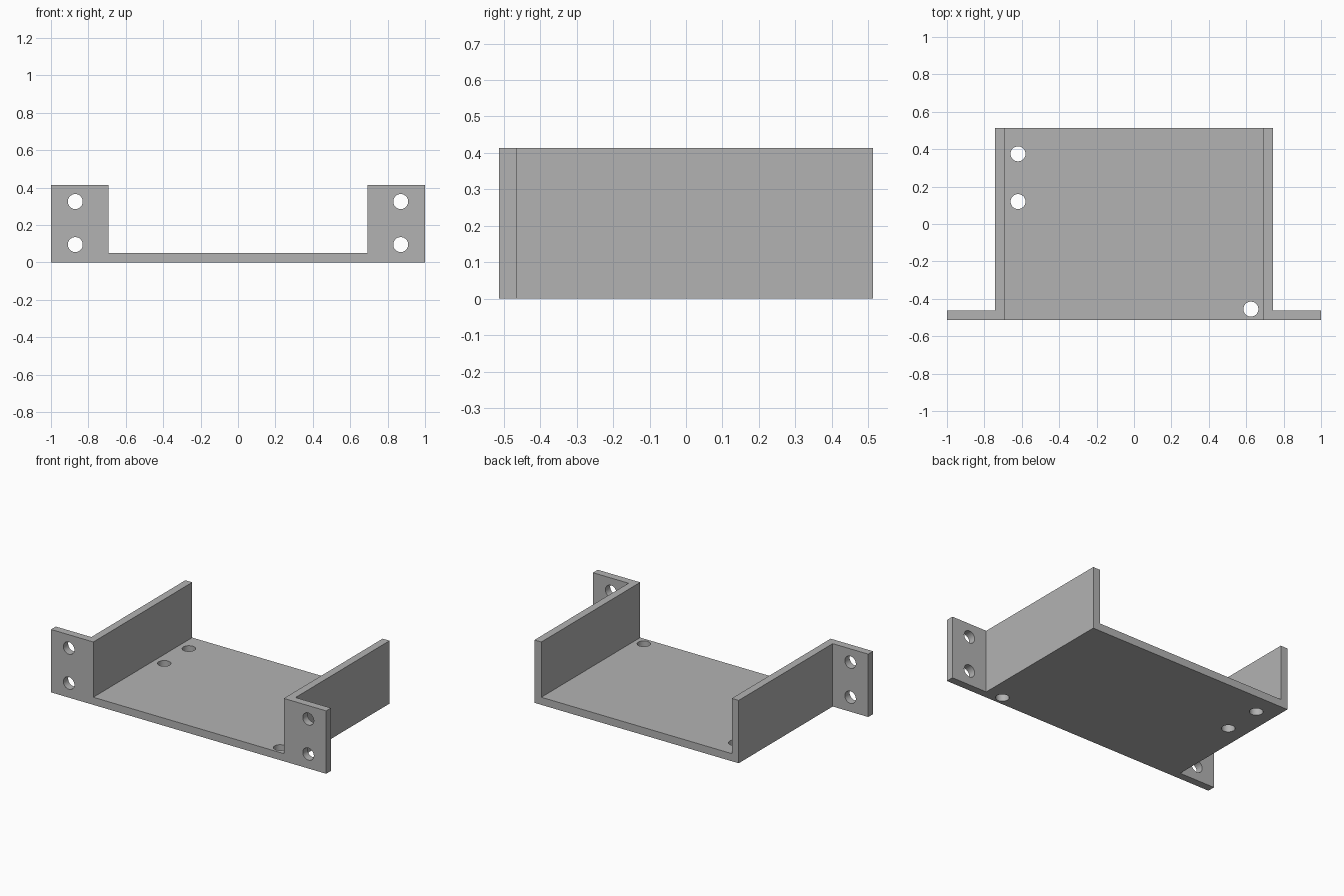
import bpy
import bmesh
from mathutils import Matrix, Vector

cube = bpy.data.objects.get("Cube")
if cube:
    bpy.data.objects.remove(cube, do_unlink=True)

HEIGHT, HALF_DEPTH, THICK = 0.413, 0.513, 0.05
WALL_OUT = 0.742
WALL_IN = WALL_OUT - THICK
HOLE_RADIUS = 0.04

grey = bpy.data.materials.new("plain grey")
grey.use_nodes = True
colour = (0.45, 0.45, 0.45, 1)
grey.diffuse_color = colour
grey.node_tree.nodes["Principled BSDF"].inputs["Base Color"].default_value = colour


def make_object(name, bm):
    bmesh.ops.recalc_face_normals(bm, faces=bm.faces)
    mesh = bpy.data.meshes.new(name)
    bm.to_mesh(mesh)
    bm.free()
    mesh.materials.append(grey)
    obj = bpy.data.objects.new(name, mesh)
    bpy.context.collection.objects.link(obj)
    return obj


def box(name, low, high):
    low, high = Vector(low), Vector(high)
    bm = bmesh.new()
    bmesh.ops.create_cube(bm, size=1)
    bmesh.ops.scale(bm, vec=high - low, verts=bm.verts)
    bmesh.ops.translate(bm, vec=(low + high) / 2, verts=bm.verts)
    return make_object(name, bm)


def drill(name, centre, axis):
    bm = bmesh.new()
    turn = Vector((0, 0, 1)).rotation_difference(Vector(axis)).to_matrix().to_4x4()
    bmesh.ops.create_cone(bm, cap_ends=True, segments=48, radius1=HOLE_RADIUS,
                          radius2=HOLE_RADIUS, depth=THICK * 3,
                          matrix=Matrix.Translation(centre) @ turn)
    return make_object(name, bm)


def combine(target, tool, operation):
    tool.hide_render = True
    mod = target.modifiers.new(operation.lower(), 'BOOLEAN')
    mod.operation = operation
    mod.solver = 'EXACT'
    mod.object = tool
    bpy.context.view_layer.objects.active = target
    bpy.ops.object.modifier_apply(modifier=mod.name)
    bpy.data.objects.remove(tool, do_unlink=True)


# U-shaped tray: floor and two side walls from one profile
profile = [(-WALL_OUT, 0), (WALL_OUT, 0), (WALL_OUT, HEIGHT), (WALL_IN, HEIGHT),
           (WALL_IN, THICK), (-WALL_IN, THICK), (-WALL_IN, HEIGHT), (-WALL_OUT, HEIGHT)]
bm = bmesh.new()
face = bm.faces.new([bm.verts.new((x, -HALF_DEPTH, z)) for x, z in profile])
solid = bmesh.ops.extrude_face_region(bm, geom=[face], use_keep_orig=True)
moved = [v for v in solid["geom"] if isinstance(v, bmesh.types.BMVert)]
bmesh.ops.translate(bm, vec=(0, 2 * HALF_DEPTH, 0), verts=moved)
bracket = make_object("mounting_bracket", bm)

# Front mounting ears, each with two screw holes
for side in (-1, 1):
    inner, outer = sorted((side * (WALL_IN + THICK / 2), side))
    ear = box("mounting_ear", (inner, -HALF_DEPTH, 0), (outer, THICK - HALF_DEPTH, HEIGHT))
    combine(bracket, ear, 'UNION')
    for z in (0.095, 0.325):
        hole = drill("ear_hole", (side * 0.87, THICK / 2 - HALF_DEPTH, z), (0, 1, 0))
        combine(bracket, hole, 'DIFFERENCE')

# Floor screw holes
for x, y in ((-0.62, 0.375), (-0.62, 0.12), (0.625, -0.455)):
    combine(bracket, drill("floor_hole", (x, y, THICK / 2), (0, 0, 1)), 'DIFFERENCE')

# Round hole walls, crisp edges
bpy.ops.object.select_all(action='DESELECT')
bracket.select_set(True)
bpy.context.view_layer.objects.active = bracket
bpy.ops.object.shade_smooth_by_angle()
